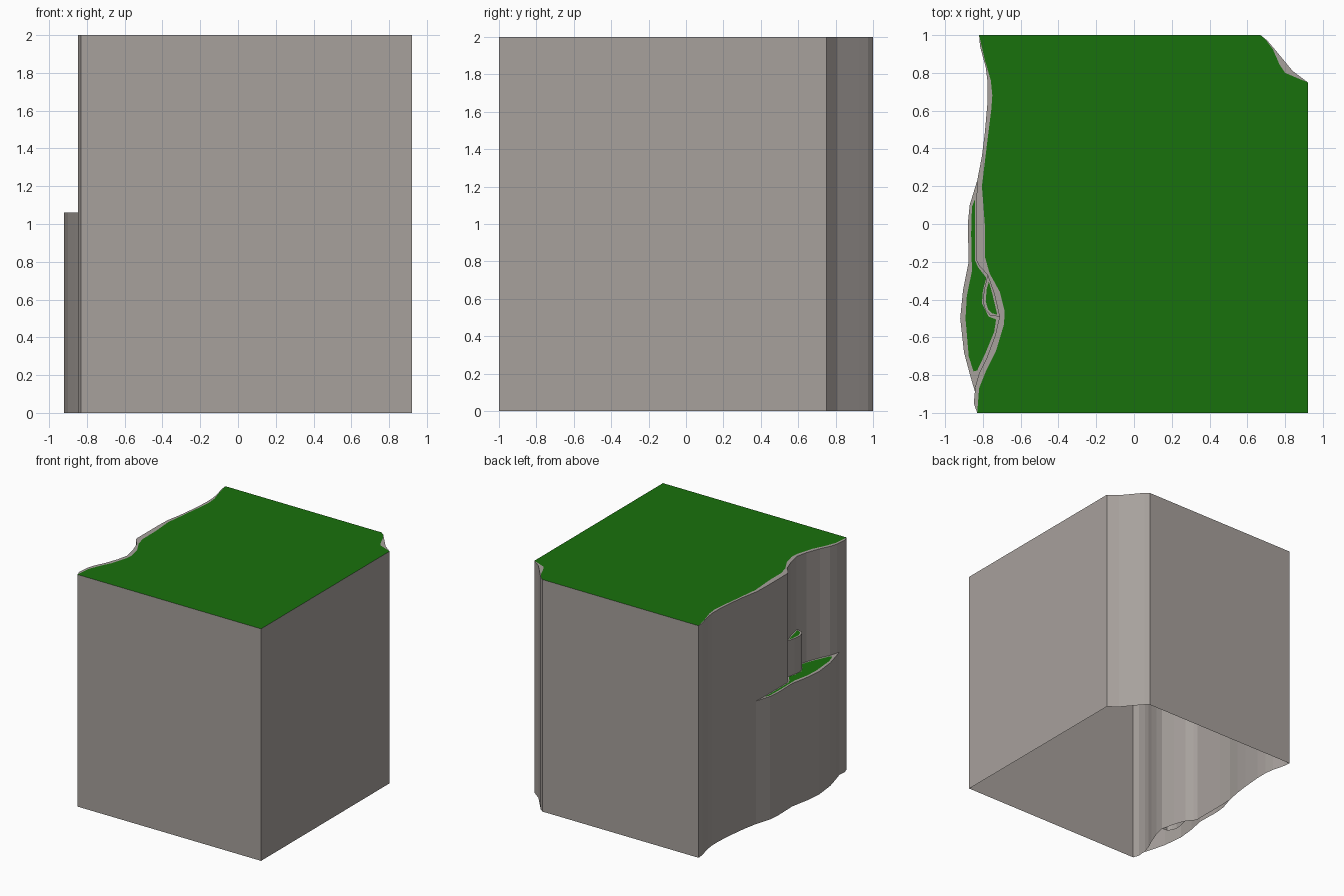
import bpy, bmesh

if "Cube" in bpy.data.objects:
    bpy.data.objects.remove(bpy.data.objects["Cube"])


def colour(name, rgb):
    mat = bpy.data.materials.new(name)
    mat.diffuse_color = (*rgb, 1)
    mat.use_nodes = True
    mat.node_tree.nodes["Principled BSDF"].inputs["Base Color"].default_value = mat.diffuse_color
    return mat


GRASS = colour("grass", (0.0095, 0.165, 0.0038))
ROCK = colour("rock", (0.386, 0.354, 0.333))


def finish(name, bm, mat):
    me = bpy.data.meshes.new(name)
    bm.to_mesh(me)
    bm.free()
    me.materials.append(mat)
    ob = bpy.data.objects.new(name, me)
    bpy.context.collection.objects.link(ob)


def wall(name, path, top, closed=False):
    """Vertical rock sheet from the ground along a counter-clockwise path."""
    bm = bmesh.new()
    lo = [bm.verts.new((x, y, 0)) for x, y in path]
    hi = [bm.verts.new((x, y, top)) for x, y in path]
    n = len(path)
    for i in range(n if closed else n - 1):
        j = (i + 1) % n
        bm.faces.new((lo[i], lo[j], hi[j], hi[i]))
    finish(name, bm, ROCK)


def flat(name, loops, z, mat=ROCK):
    """Upward-facing cap; a second loop makes a hole."""
    bm = bmesh.new()
    edges = []
    for loop in loops:
        vs = [bm.verts.new((x, y, z)) for x, y in loop]
        edges += [bm.edges.new((vs[i - 1], vs[i])) for i in range(len(vs))]
    bmesh.ops.triangle_fill(bm, edges=edges, use_beauty=True, normal=(0, 0, 1))
    for f in bm.faces:
        f.normal_update()
        if f.normal.z < 0:
            f.normal_flip()
    finish(name, bm, mat)


# Main block: rock edge and grass edge of the cliff (back to front)
cliff = [(-.82, 1), (-.815, .94), (-.785, .83), (-.775, .75), (-.775, .65),
         (-.79, .48), (-.805, .36), (-.83, .23), (-.835, .1), (-.835, -.19),
         (-.82, -.22), (-.775, -.27), (-.74, -.37), (-.712, -.49),
         (-.735, -.59), (-.78, -.71), (-.82, -.79), (-.84, -.86),
         (-.848, -.95), (-.83, -1)]
cliff_grass = [(-.82, 1), (-.79, .87), (-.758, .76), (-.75, .68), (-.755, .61),
               (-.775, .45), (-.805, .2), (-.79, 0), (-.79, -.17),
               (-.765, -.26), (-.71, -.36), (-.685, -.46), (-.688, -.53),
               (-.73, -.67), (-.78, -.77), (-.82, -.87), (-.83, -1)]
# Back right corner notch (right to back)
notch = [(.92, .75), (.84, .81), (.745, .925), (.705, .972), (.67, 1)]
notch_grass = [(.92, .75), (.87, .77), (.80, .80), (.77, .845),
               (.735, .925), (.70, .972), (.67, 1)]
wall("main_rock", [(.92, -1)] + notch + cliff, 2, closed=True)
flat("main_grass", [[(.92, -1)] + notch_grass + cliff_grass], 2, GRASS)
flat("cliff_rim", [cliff + cliff_grass[-2:0:-1]], 2)
flat("notch_rim", [notch + notch_grass[-2:0:-1]], 2)

# Low ledge
ledge = [(-.83, .23), (-.87, .1), (-.88, 0), (-.875, -.2), (-.905, -.35),
         (-.92, -.5), (-.90, -.68), (-.865, -.81), (-.843, -.885)]
ledge_grass = [(-.842, .13), (-.858, .09), (-.862, -.05), (-.858, -.25),
               (-.885, -.38), (-.892, -.5), (-.875, -.7), (-.85, -.78),
               (-.83, -.775), (-.785, -.68), (-.74, -.57), (-.73, -.505),
               (-.77, -.49), (-.805, -.42), (-.80, -.35), (-.782, -.285),
               (-.825, -.23), (-.843, -.19)]
wall("ledge_rock", ledge, 1.06)
flat("ledge_grass", [ledge_grass], 1.06, GRASS)
flat("ledge_rim", [ledge + cliff[17:7:-1], ledge_grass], 1.06)

# Small upper step
step = [(-.775, -.27), (-.793, -.345), (-.80, -.41), (-.787, -.455),
        (-.76, -.485), (-.712, -.49)]
step_grass = [(-.768, -.305), (-.78, -.345), (-.785, -.41), (-.773, -.45),
              (-.753, -.472), (-.724, -.48), (-.75, -.37)]
wall("step_rock", step, 1.37)
flat("step_grass", [step_grass], 1.37, GRASS)
flat("step_rim", [step + [(-.74, -.37)], step_grass], 1.37)
